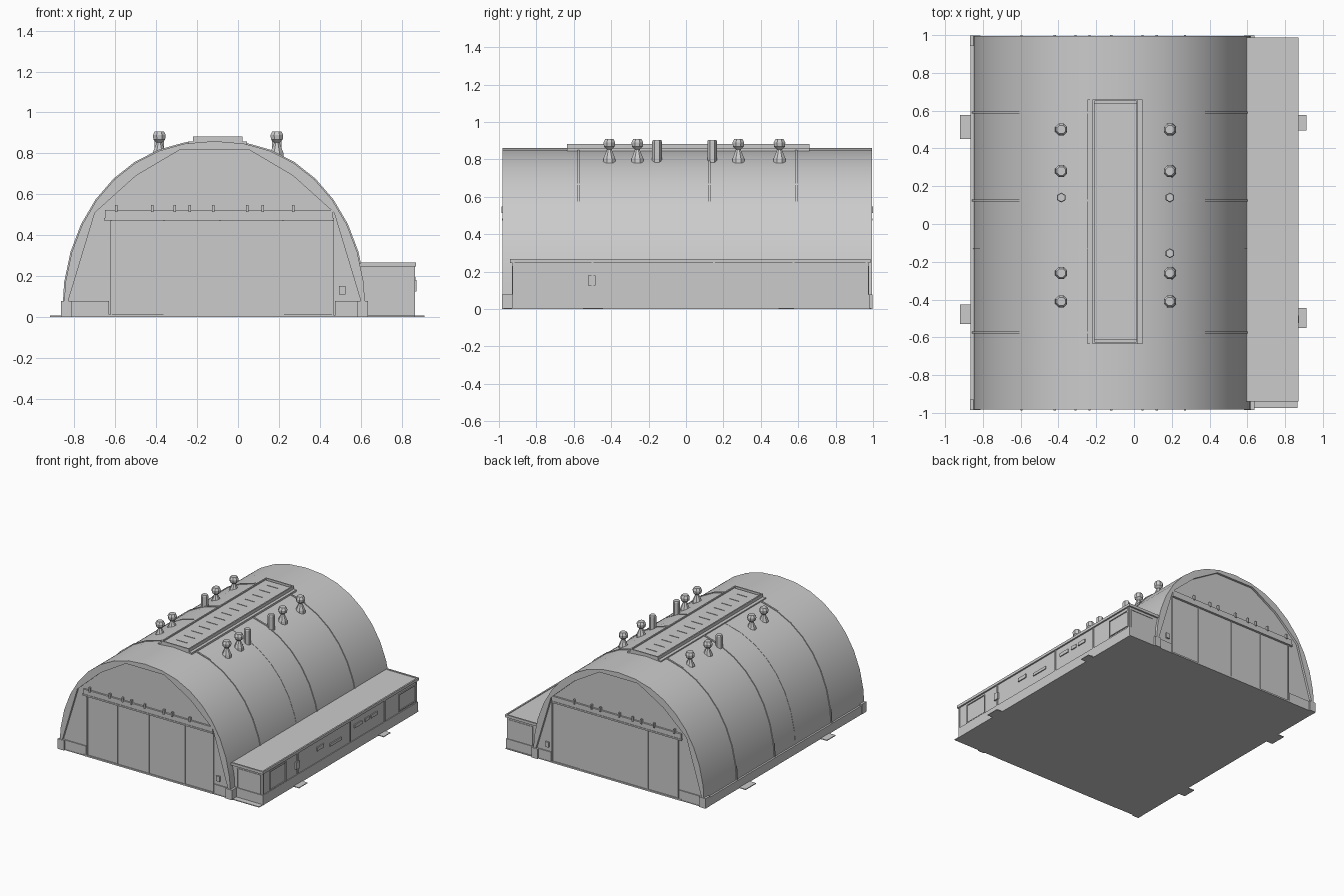
import bpy, bmesh, math

if "Cube" in bpy.data.objects:
    bpy.data.objects.remove(bpy.data.objects["Cube"])

CX = -0.115                 # hangar centreline
FRONT, BACK = -0.985, 0.998
HALF, RISE, POWER = 0.74, 0.86, 2.15
INSET = 0.02                # end walls sit behind the arch rim


def finish(name, bm, smooth=False):
    bmesh.ops.recalc_face_normals(bm, faces=bm.faces[:])
    me = bpy.data.meshes.new(name)
    bm.to_mesh(me)
    bm.free()
    ob = bpy.data.objects.new(name, me)
    bpy.context.collection.objects.link(ob)
    if smooth:
        bpy.ops.object.select_all(action='DESELECT')
        ob.select_set(True)
        bpy.context.view_layer.objects.active = ob
        bpy.ops.object.shade_smooth_by_angle(angle=math.radians(35))
    return ob


def box(name, x0, x1, y0, y1, z0, z1):
    bm = bmesh.new()
    bmesh.ops.create_cube(bm, size=1)
    for v in bm.verts:
        v.co = ((x0 + x1) / 2 + v.co.x * (x1 - x0),
                (y0 + y1) / 2 + v.co.y * (y1 - y0),
                (z0 + z1) / 2 + v.co.z * (z1 - z0))
    return finish(name, bm)


def prism(name, pts, y0, y1, smooth=False):
    """Extrude an xz outline along y."""
    bm = bmesh.new()
    a = [bm.verts.new((x, y0, z)) for x, z in pts]
    b = [bm.verts.new((x, y1, z)) for x, z in pts]
    bm.faces.new(a)
    bm.faces.new(b[::-1])
    for i in range(len(pts)):
        j = (i + 1) % len(pts)
        bm.faces.new((a[i], a[j], b[j], b[i]))
    return finish(name, bm, smooth)


def arch(grow=0.0, n=18):
    pts = []
    for i in range(n + 1):
        t = math.pi * i / n
        c, s = math.cos(t), max(math.sin(t), 0)
        pts.append((CX + math.copysign(abs(c) ** (2 / POWER), c) * (HALF + grow),
                    s ** (2 / POWER) * (RISE + grow)))
    return pts


def lathe(name, x, y, rings, sides):
    """Stack of (radius, z) rings with closed ends."""
    bm = bmesh.new()
    loops = [[bm.verts.new((x + r * math.cos(2 * math.pi * (k + .5) / sides),
                            y + r * math.sin(2 * math.pi * (k + .5) / sides), z))
              for k in range(sides)] for r, z in rings]
    for lo, hi in zip(loops, loops[1:]):
        for k in range(sides):
            m = (k + 1) % sides
            bm.faces.new((lo[k], lo[m], hi[m], hi[k]))
    bm.faces.new(loops[0][::-1])
    bm.faces.new(loops[-1])
    return finish(name, bm)


# Vaulted body, end rims and roof ribs
prism("hangar_vault", arch(), FRONT + INSET, BACK - INSET, True)
half_inner = [(0.715, 0.0), (0.715, 0.08), (0.585, 0.51), (0.385, 0.69), (0.165, 0.82)]
inner = [(CX + x, z) for x, z in half_inner] + [(CX - x, z) for x, z in half_inner[::-1]]
rim = arch() + inner[::-1]
prism("front_rim", rim, FRONT + 0.003, FRONT + INSET + 0.002, True)
prism("back_rim", rim, BACK - INSET - 0.002, BACK - 0.003, True)
for y in (-0.575, 0.125, 0.59):
    prism("roof_rib", arch(0.006) + arch(-0.01)[::-1], y - 0.006, y + 0.006, True)
prism("roof_seam", arch(0.002) + arch(-0.01)[::-1], -0.133, -0.129, True)

# Floor slab, side footings and corner blocks
box("floor_slab", -0.86, 0.865, FRONT + 0.01, BACK - 0.01, 0, 0.006)
for s in (-1, 1):
    xa, xb = sorted((CX + s * 0.75, CX + s * 0.70))
    box("side_footing", xa, xb, FRONT + 0.01, BACK - 0.01, 0, 0.068)
    for y0 in (FRONT, BACK - 0.055):
        box("corner_block", xa - 0.002, xb + 0.002, y0, y0 + 0.055, 0, 0.078)

# Ground pads
for x0, x1, y0, y1 in ((-0.92, -0.85, 0.45, 0.578), (-0.92, -0.85, -0.53, -0.425),
                       (0.86, 0.912, 0.495, 0.578), (0.86, 0.912, -0.55, -0.445)):
    box("ground_pad", x0, x1, y0, y1, 0, 0.006)


def end_box(name, side, x0, x1, d0, d1, z0, z1):
    """Box on an end wall; d0..d1 is the distance out from the wall."""
    wall = FRONT + INSET if side < 0 else BACK - INSET
    ya, yb = sorted((wall + side * d0, wall + side * d1))
    return box(name, x0, x1, ya, yb, z0, z1)


# Sliding doors, track beams and lamps on both ends
edges = (-0.62, -0.36, -0.09, 0.22, 0.465)
for s in (-1, 1):
    for i in range(4):
        end_box("door_leaf", s, edges[i] + 0.004, edges[i + 1] - 0.004, -0.01,
                0.006 if i in (1, 2) else 0.003, 0.012, 0.468)
    for x in edges:
        end_box("door_post", s, x - 0.004, x + 0.004, -0.01, 0.01, 0, 0.472)
    end_box("door_sill", s, -0.65, 0.47, -0.01, 0.012, 0, 0.012)
    end_box("door_beam", s, -0.65, 0.465, -0.01, 0.014, 0.483, 0.522)
    end_box("beam_cap", s, -0.655, 0.47, -0.01, 0.018, 0.472, 0.484)
    for x0, x1 in ((-0.825, -0.63), (0.475, 0.595)):
        end_box("wall_plinth", s, x0, x1, -0.01, 0.008, 0, 0.078)
    for x in (-0.595, -0.42, -0.31, -0.235, -0.12, 0.045, 0.12, 0.27):
        end_box("beam_lamp", s, x - 0.006, x + 0.006, 0.005, 0.022, 0.512, 0.548)
    end_box("wall_hatch", s, 0.495, 0.525, -0.01, 0.012, 0.11, 0.15)

# Ridge skylight
SX0, SX1, SY0, SY1 = -0.245, 0.045, -0.635, 0.66
box("skylight_base", SX0, SX1, SY0, SY1, 0.82, 0.858)
box("skylight_panel", SX0 + 0.03, SX1 - 0.03, SY0 + 0.02, SY1 - 0.02, 0.85, 0.872)
for x in (SX0 + 0.025, SX1 - 0.033):
    box("skylight_rail", x, x + 0.01, SY0, SY1, 0.85, 0.882)
for y in (SY0, SY1 - 0.01):
    box("skylight_end", SX0 + 0.025, SX1 - 0.025, y, y + 0.01, 0.85, 0.882)
for i in range(13):
    y = SY0 + 0.09 + i * 0.093
    box("skylight_bar", -0.15, -0.06, y, y + 0.005, 0.865, 0.875)

# Roof vents and chimneys
for x in (-0.385, 0.19):
    for y in (-0.41, -0.26, 0.28, 0.5):
        lathe("roof_vent", x, y, ((0.036, 0.78), (0.034, 0.805), (0.014, 0.852),
                                  (0.031, 0.868), (0.034, 0.89), (0.024, 0.908)), 8)
for x, y in ((-0.385, 0.14), (0.19, 0.14), (0.19, -0.155)):
    lathe("chimney", x, y, ((0.026, 0.78), (0.026, 0.895), (0.022, 0.904)), 6)

# Side annex with plinth and overhanging flat roof
AX, AY0, AY1 = 0.86, -0.925, 0.975
box("annex_walls", 0.55, AX, AY0, AY1, 0, 0.246)
box("annex_plinth", 0.55, AX + 0.006, AY0 - 0.006, AY1 + 0.006, 0, 0.078)
box("annex_roof", 0.57, AX + 0.012, AY0 - 0.015, AY1 + 0.012, 0.246, 0.262)
for y in (AY0 - 0.015, AY1):
    box("roof_lip", 0.60, AX + 0.012, y, y + 0.012, 0.26, 0.267)
box("roof_lip", AX, AX + 0.012, AY0 - 0.015, AY1 + 0.012, 0.26, 0.267)


def frame(name, y0, y1, z0, z1, w=0.006):
    """Four bars around an opening on the annex side wall."""
    for a, b, c, d in ((y0, y1, z0, z0 + w), (y0, y1, z1 - w, z1),
                       (y0, y0 + w, z0, z1), (y1 - w, y1, z0, z1)):
        box(name, AX - 0.005, AX + 0.006, a, b, c, d)


# Annex window frames, small windows, pilasters and door box
for y0, y1, z0, z1 in ((-0.84, -0.64, 0.08, 0.23), (0.75, 0.96, 0.09, 0.222)):
    frame("window_frame", y0, y1, z0, z1)
for y0, y1, z0, z1 in ((-0.262, -0.176, 0.168, 0.196), (-0.097, 0.043, 0.142, 0.163),
                       (0.203, 0.294, 0.17, 0.196), (0.332, 0.385, 0.17, 0.196),
                       (0.406, 0.481, 0.17, 0.196)):
    box("small_window", AX - 0.005, AX + 0.008, y0, y1, z0, z1)
for y in (AY0 + 0.002, -0.50, 0.15, 0.575, AY1 - 0.01):
    box("annex_pilaster", AX - 0.005, AX + 0.007, y - 0.005, y + 0.005, 0, 0.246)
box("meter_box", AX - 0.005, AX + 0.014, -0.525, -0.485, 0.125, 0.18)
# Annex end panels
for y in (AY0 - 0.004, AY1 - 0.001):
    for x in (0.64, 0.84):
        box("end_frame_post", x, x + 0.006, y, y + 0.005, 0.078, 0.23)
    box("end_frame_top", 0.64, 0.846, y, y + 0.005, 0.224, 0.23)
